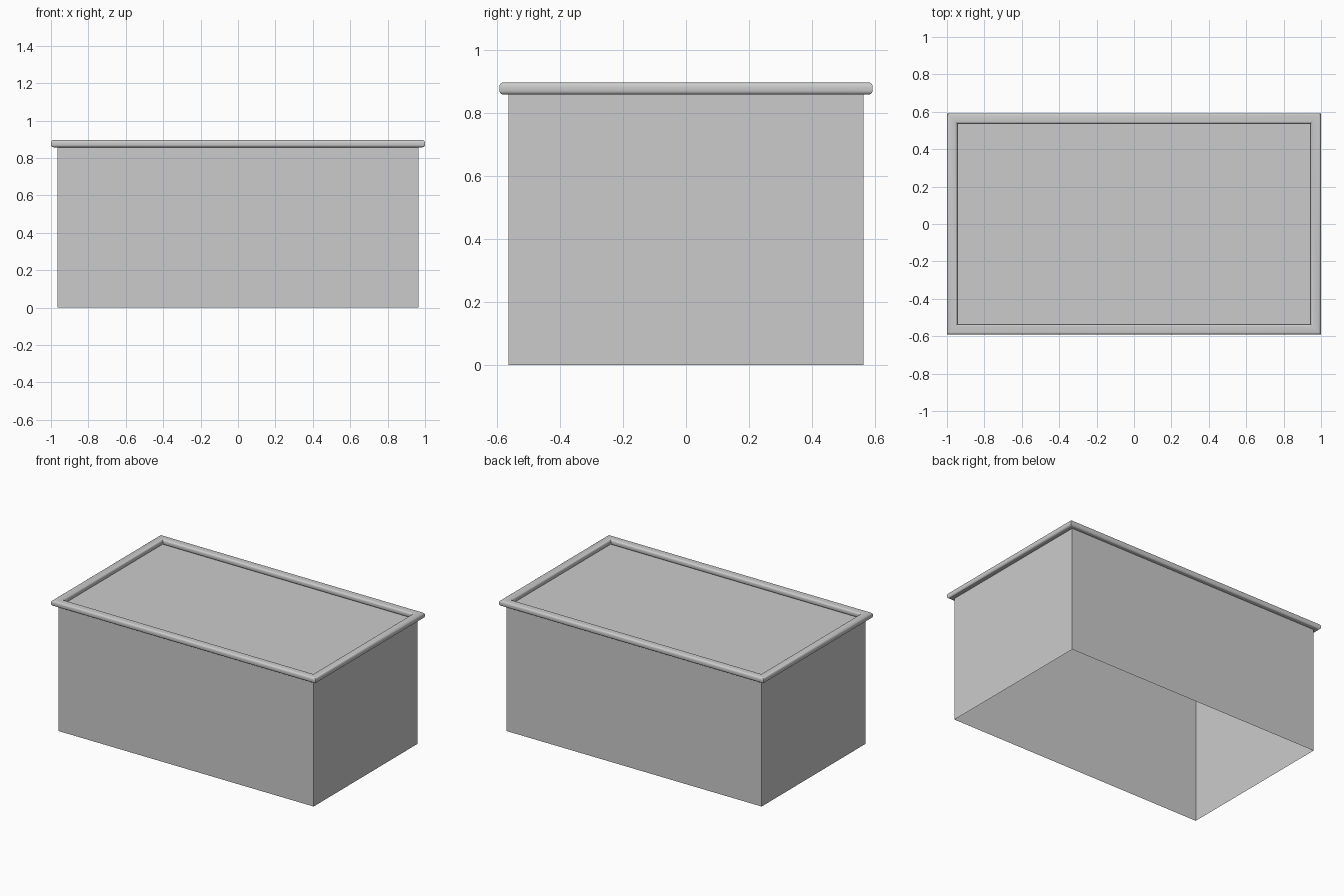
import bpy, bmesh, math

if "Cube" in bpy.data.objects:
    bpy.data.objects.remove(bpy.data.objects["Cube"])

def make_object(name, bm, smooth=False):
    bmesh.ops.recalc_face_normals(bm, faces=bm.faces)
    mesh = bpy.data.meshes.new(name)
    bm.to_mesh(mesh)
    bm.free()
    obj = bpy.data.objects.new(name, mesh)
    bpy.context.collection.objects.link(obj)
    if smooth:
        bpy.ops.object.select_all(action='DESELECT')
        obj.select_set(True)
        bpy.context.view_layer.objects.active = obj
        bpy.ops.object.shade_smooth_by_angle(angle=math.radians(40))
    return obj

BODY_X, BODY_Y, BODY_H = 0.966, 0.562, 0.86
CORNERS = [(-1, -1), (1, -1), (1, 1), (-1, 1)]

# Box body: thin walls and a top panel, open underneath
bm = bmesh.new()
low = [bm.verts.new((sx * BODY_X, sy * BODY_Y, 0)) for sx, sy in CORNERS]
high = [bm.verts.new((sx * BODY_X, sy * BODY_Y, BODY_H)) for sx, sy in CORNERS]
for i in range(4):
    j = (i + 1) % 4
    bm.faces.new((low[i], low[j], high[j], high[i]))
bm.faces.new(high)
make_object("box_body", bm)

# Rim: rounded rectangular profile swept around the top with mitred corners
OUT_X, OUT_Y, WIDTH, Z0, Z1, R, SEG = 1.0, 0.592, 0.056, 0.857, 0.896, 0.014, 4
profile = []
for k, (cx, cz) in enumerate([(-R, Z1 - R), (-WIDTH + R, Z1 - R),
                              (-WIDTH + R, Z0 + R), (-R, Z0 + R)]):
    for s in range(SEG + 1):
        a = math.pi / 2 * (k + s / SEG)
        profile.append((cx + R * math.cos(a), cz + R * math.sin(a)))

bm = bmesh.new()
rings = [[bm.verts.new((sx * (OUT_X + d), sy * (OUT_Y + d), z)) for d, z in profile]
         for sx, sy in CORNERS]
n = len(profile)
for i in range(4):
    a, b = rings[i], rings[(i + 1) % 4]
    for k in range(n):
        m = (k + 1) % n
        bm.faces.new((a[k], b[k], b[m], a[m]))
make_object("top_rim", bm, smooth=True)
